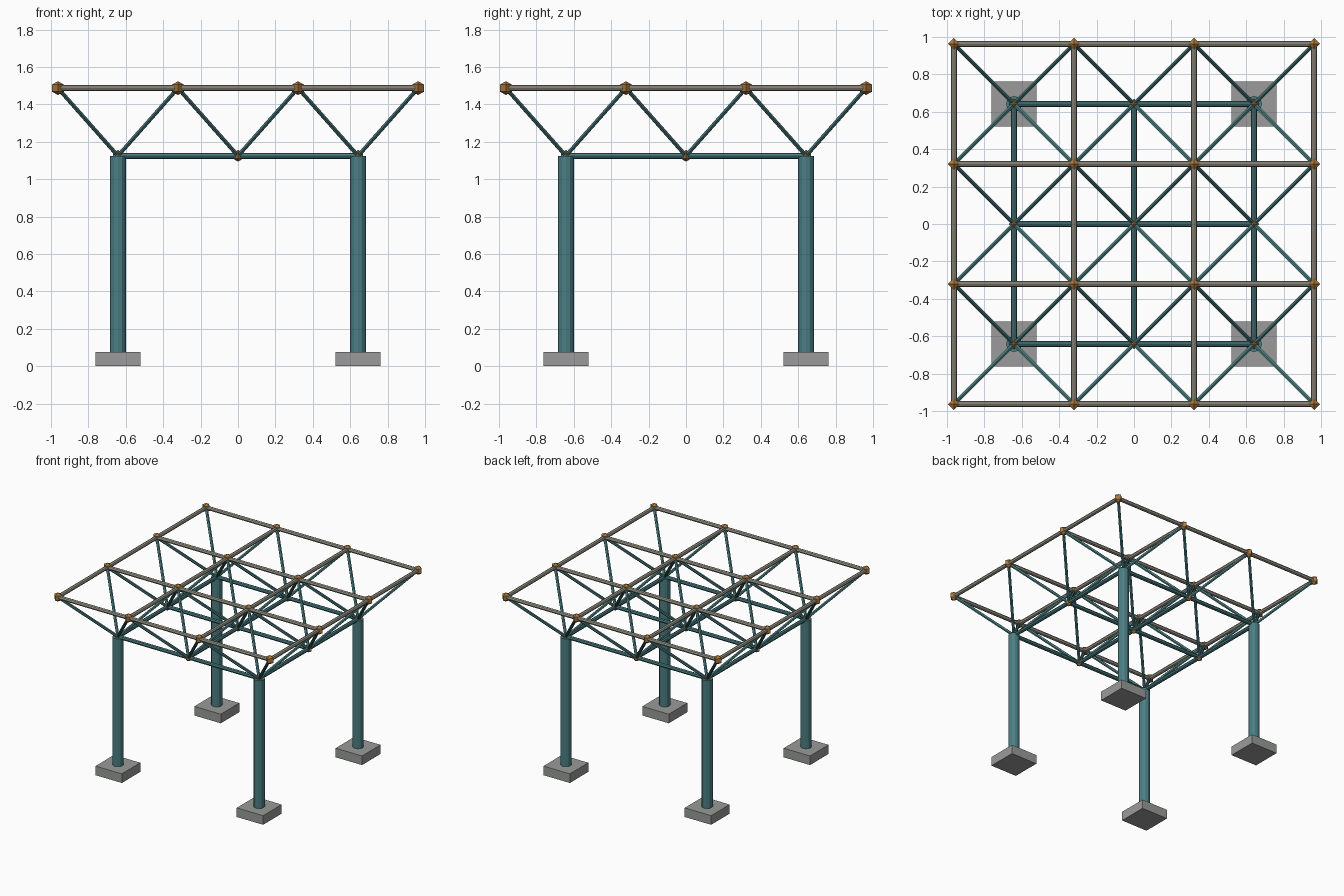
import bpy
from mathutils import Vector

if "Cube" in bpy.data.objects:
    bpy.data.objects.remove(bpy.data.objects["Cube"])


def material(name, colour):
    m = bpy.data.materials.new(name)
    m.use_nodes = True
    m.diffuse_color = (*colour, 1)
    m.node_tree.nodes["Principled BSDF"].inputs["Base Color"].default_value = (*colour, 1)
    return m


TEAL = material("teal paint", (0.07, 0.21, 0.225))
STEEL = material("warm grey steel", (0.36, 0.34, 0.28))
BRONZE = material("bronze", (0.40, 0.19, 0.05))
CONCRETE = material("concrete", (0.32, 0.33, 0.32))


def finish(name, mat):
    ob = bpy.context.object
    ob.name = name
    ob.data.materials.append(mat)
    return ob


def tube(name, a, b, radius, sides, mat):
    a, b = Vector(a), Vector(b)
    d = b - a
    bpy.ops.mesh.primitive_cylinder_add(
        vertices=sides, radius=radius, depth=d.length, location=(a + b) / 2,
        rotation=d.to_track_quat("Z", "Y").to_euler())
    return finish(name, mat)


def node(name, centre, radius):
    # Octahedral joint: two four-sided pyramids base to base
    bpy.ops.mesh.primitive_uv_sphere_add(segments=4, ring_count=2, radius=radius, location=centre)
    return finish(name, BRONZE)


STEP, TOP, LOW = 0.642, 1.487, 1.125
upper = [(i - 1.5) * STEP for i in range(4)]
lower = [(i - 1) * STEP for i in range(3)]


def grid(label, coords, z, radius, mat, joint):
    # Square grid of chords with a joint at every crossing
    for i, u in enumerate(coords):
        for v in coords:
            node(label + "_node", (u, v, z), joint)
        for p, q in zip(coords, coords[1:]):
            tube(label + "_chord_x", (p, u, z), (q, u, z), radius, 8, mat)
            tube(label + "_chord_y", (u, p, z), (u, q, z), radius, 8, mat)


grid("upper", upper, TOP, 0.016, STEEL, 0.037)
grid("lower", lower, LOW, 0.016, TEAL, 0.031)

# Four diagonal web members rise from every lower joint
for x in lower:
    for y in lower:
        for sx in (-1, 1):
            for sy in (-1, 1):
                tube("web_diagonal", (x, y, LOW),
                     (x + sx * STEP / 2, y + sy * STEP / 2, TOP), 0.012, 6, TEAL)

# Columns on square footings
for x in (-STEP, STEP):
    for y in (-STEP, STEP):
        column = tube("column", (x, y, 0.075), (x, y, LOW), 0.042, 12, TEAL)
        bpy.ops.mesh.primitive_cube_add(size=1, location=(x, y, 0.0375))
        footing = finish("footing", CONCRETE)
        footing.scale = (0.24, 0.24, 0.075)
